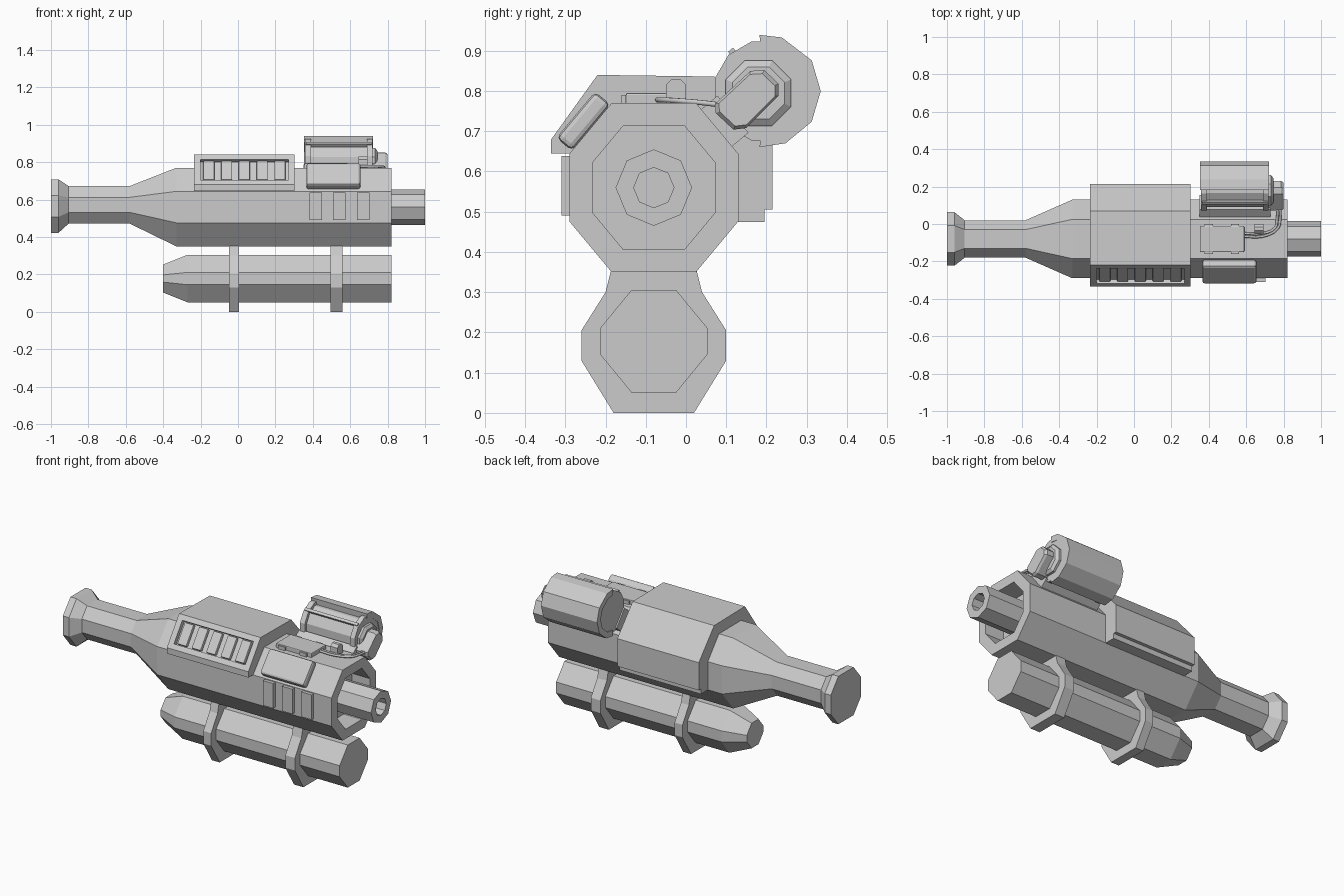
import bpy, bmesh
from math import radians, sin, cos, pi, atan2, degrees
from mathutils import Vector

if "Cube" in bpy.data.objects:
    bpy.data.objects.remove(bpy.data.objects["Cube"])


def loft(name, sections, cap=True):
    """Skin a list of (x, [(y, z), ...]) sections along x."""
    bm = bmesh.new()
    rings = [[bm.verts.new((x, y, z)) for y, z in pts] for x, pts in sections]
    n = len(rings[0])
    for a, b in zip(rings, rings[1:]):
        for i in range(n):
            j = (i + 1) % n
            bm.faces.new((a[i], a[j], b[j], b[i]))
    if cap:
        bm.faces.new(rings[0])
        bm.faces.new(rings[-1])
    bmesh.ops.recalc_face_normals(bm, faces=bm.faces)
    me = bpy.data.meshes.new(name)
    bm.to_mesh(me)
    bm.free()
    ob = bpy.data.objects.new(name, me)
    bpy.context.collection.objects.link(ob)
    return ob


def prism(name, x0, x1, pts):
    return loft(name, [(x0, pts), (x1, pts)])


def octagon(cy, cz, ry, rz, fy=0.5, fz=0.4):
    """Flat-topped octagon with adjustable flats."""
    q = [(fy, 1), (1, fz), (1, -fz), (fy, -1), (-fy, -1), (-1, -fz), (-1, fz), (-fy, 1)]
    return [(cy + a * ry, cz + b * rz) for a, b in q]


def circle(cy, cz, r, n, start=90):
    return [(cy + r * cos(radians(start) + 2 * pi * i / n),
             cz + r * sin(radians(start) + 2 * pi * i / n)) for i in range(n)]


def box(name, centre, size, tilt=0, bevel=0):
    bm = bmesh.new()
    bmesh.ops.create_cube(bm, size=1)
    bmesh.ops.scale(bm, vec=size, verts=bm.verts)
    me = bpy.data.meshes.new(name)
    bm.to_mesh(me)
    bm.free()
    ob = bpy.data.objects.new(name, me)
    ob.location = centre
    ob.rotation_euler.x = radians(tilt)
    bpy.context.collection.objects.link(ob)
    if bevel:
        m = ob.modifiers.new("bevel", 'BEVEL')
        m.width, m.segments = bevel, 2
    return ob


CY, CZ = -0.08, 0.56

# Hollow main housing with narrow neck and flared rear cap
body = [(-1.0, 0.143, 0.565), (-0.96, 0.143, 0.565), (-0.905, 0.1, 0.572),
        (-0.58, 0.1, 0.572), (-0.33, 0.21, CZ), (0.82, 0.21, CZ),
        (0.82, 0.153, CZ), (0.70, 0.153, CZ)]
loft("main_housing", [(x, octagon(CY, z, r, r)) for x, r, z in body])

# Muzzle tube with bore
loft("barrel", [(x, circle(CY, CZ, r, 8)) for x, r in
                [(0.68, 0.095), (1.0, 0.095), (1.0, 0.05), (0.85, 0.05)]])

# Saddle cover with recessed vent panel
cover = prism("saddle_cover", -0.235, 0.303, [
    (-0.335, 0.645), (-0.335, 0.68), (-0.22, 0.84), (0.07, 0.836), (0.215, 0.67),
    (0.215, 0.505), (0.195, 0.505), (0.195, 0.475), (0.1, 0.475), (0.0, 0.7), (-0.2, 0.7), (-0.27, 0.645)])
slope = degrees(atan2(0.16, 0.115))
mid = Vector((0.034, -0.2775, 0.76))
out = Vector((0, -sin(radians(slope)), cos(radians(slope))))
cutter = box("vent_cutter", mid, (0.47, 0.135, 0.05), slope)
cutter.hide_render = True
cutter.hide_viewport = True
m = cover.modifiers.new("vent_recess", 'BOOLEAN')
m.object, m.operation, m.solver = cutter, 'DIFFERENCE', 'EXACT'
for i in range(5):
    c = mid - out * 0.016 + Vector(((i - 2) * 0.095, 0, 0))
    box(f"vent_slat_{i}", c, (0.06, 0.125, 0.022), slope, 0.005)

# Side panels on the front face
for i in range(3):
    box(f"side_panel_{i}", (0.415 + 0.127 * i, -0.295, 0.565), (0.068, 0.03, 0.148))

# Battery box on the front slope
box("battery_box", (0.51, -0.255, 0.725), (0.29, 0.15, 0.05), 50, 0.013)
box("battery_base", (0.51, -0.238, 0.708), (0.26, 0.13, 0.04), 50)

# Top plate with clips
box("top_plate", (0.472, -0.08, 0.78), (0.235, 0.14, 0.03), 0, 0.005)
for x in (0.40, 0.54):
    for y in (-0.15, -0.01):
        box("plate_clip", (x, y, 0.778), (0.045, 0.02, 0.025))

# Lower tank with tapered nose
tank = [(-0.4, 0.078, 0.075), (-0.27, 0.133, 0.127), (0.82, 0.133, 0.127)]
loft("lower_tank", [(x, octagon(CY, 0.178, ry, rz, 0.42, 0.26)) for x, ry, rz in tank])

# Clamps joining tank and housing
half = [(0.1, 0), (0.18, 0.13), (0.18, 0.205), (0.12, 0.30), (0.105, 0.36)]
ring = [(CY + a, z) for a, z in half] + [(CY - a, z) for a, z in reversed(half)]
for i, (x0, x1) in enumerate([(-0.047, 0.005), (0.495, 0.558)]):
    prism(f"tank_clamp_{i}", x0, x1, ring)

# Side drum: core, end discs, wrap-around shell
DY, DZ = 0.195, 0.80
prism("drum_core", 0.37, 0.71, circle(DY, DZ, 0.108, 12, 75))
for i, (x0, x1) in enumerate([(0.358, 0.39), (0.69, 0.72)]):
    prism(f"drum_disc_{i}", x0, x1, circle(DY, DZ, 0.127, 12, 75))
arc = [radians(a) for a in (95, 72, 33, 0, -33, -68, -95)]
shell = [(DY + 0.14 * cos(a), DZ + 0.14 * sin(a)) for a in arc]
shell += [(DY + 0.105 * cos(a), DZ + 0.105 * sin(a)) for a in reversed(arc)]
prism("drum_shell", 0.353, 0.723, shell)
box("drum_lip", (0.538, 0.117, 0.895), (0.35, 0.016, 0.02), 40)

# Drum mount on the rear slope
box("drum_mount", (0.54, 0.09, 0.72), (0.38, 0.12, 0.07), -50)

# End hub and elongated lens pod
loft("drum_hub", [(x, circle(0.18, 0.795, r, 8, 67.5)) for x, r in
                  [(0.70, 0.088), (0.733, 0.088), (0.745, 0.07)]])
pod = [(0.072, 0.768), (0.16, 0.85), (0.195, 0.852), (0.23, 0.818),
       (0.23, 0.788), (0.15, 0.708), (0.118, 0.704), (0.074, 0.745)]
small = [(0.152 + (y - 0.152) * 0.88, 0.778 + (z - 0.778) * 0.88) for y, z in pod]
loft("lens_pod", [(0.72, pod), (0.787, pod), (0.80, small)])

# Connector and twin cables
prism("connector", 0.645, 0.692, [(-0.05, 0.765), (-0.05, 0.815), (-0.035, 0.83),
                                  (-0.015, 0.83), (0.0, 0.815), (0.0, 0.765)])
for i, d in enumerate((0.0, 0.016)):
    cu = bpy.data.curves.new(f"cable_{i}", 'CURVE')
    cu.dimensions = '3D'
    cu.bevel_depth, cu.bevel_resolution, cu.resolution_u = 0.007, 1, 3
    pts = [(0.58, -0.05 - d, 0.778), (0.69, -0.05 - d, 0.778), (0.755 + d, -0.02, 0.776),
           (0.765 + d, 0.03, 0.772), (0.765 + d, 0.09, 0.765)]
    sp = cu.splines.new('BEZIER')
    sp.bezier_points.add(len(pts) - 1)
    for p, co in zip(sp.bezier_points, pts):
        p.co = co
        p.handle_left_type = p.handle_right_type = 'AUTO'
    bpy.context.collection.objects.link(bpy.data.objects.new(f"cable_{i}", cu))
